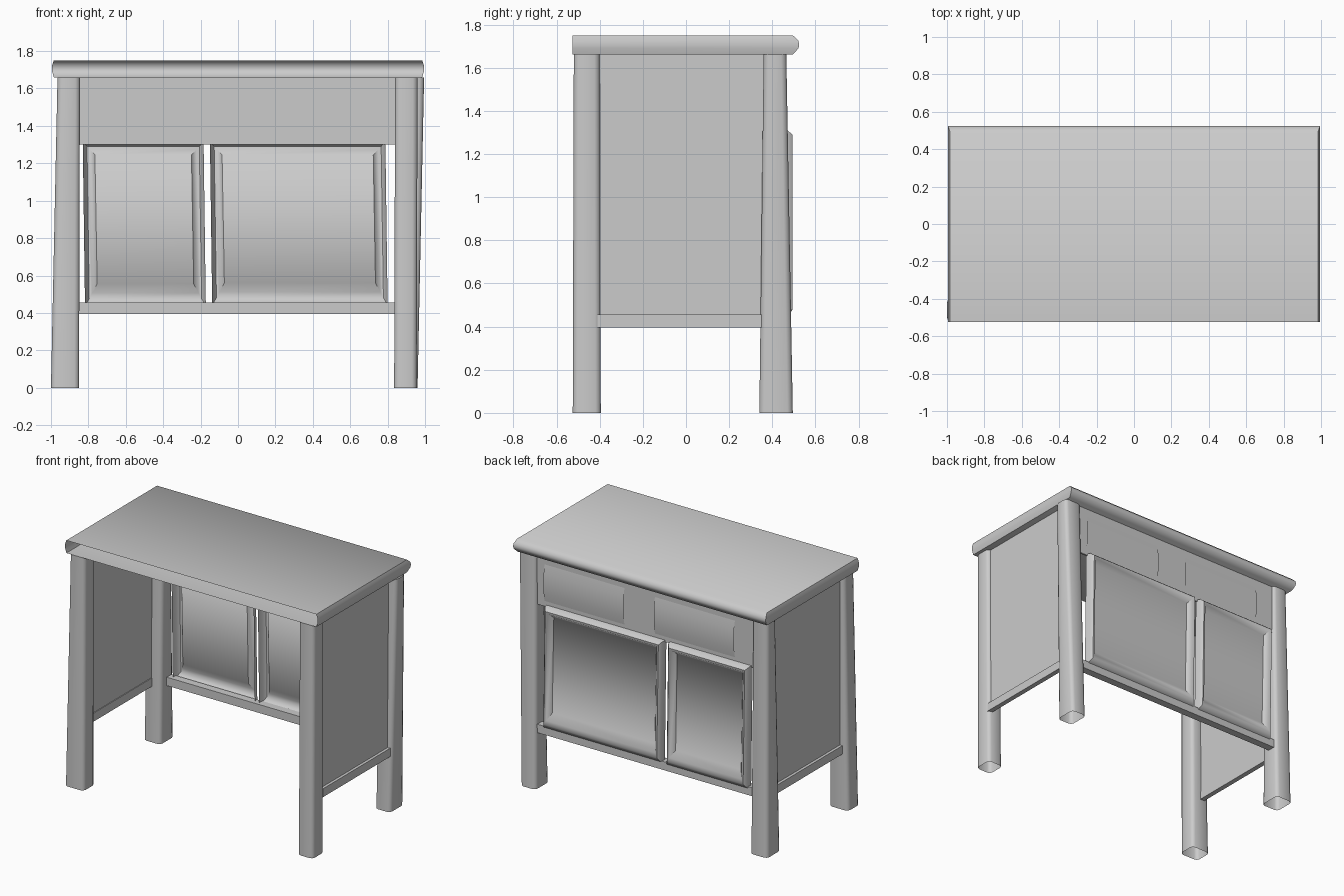
import bpy, bmesh, math

if "Cube" in bpy.data.objects:
    bpy.data.objects.remove(bpy.data.objects["Cube"])


def make(name, bm, smooth=True):
    bmesh.ops.recalc_face_normals(bm, faces=bm.faces)
    me = bpy.data.meshes.new(name)
    bm.to_mesh(me)
    bm.free()
    ob = bpy.data.objects.new(name, me)
    bpy.context.collection.objects.link(ob)
    if smooth:
        bpy.ops.object.select_all(action='DESELECT')
        ob.select_set(True)
        bpy.context.view_layer.objects.active = ob
        bpy.ops.object.shade_smooth_by_angle(angle=math.radians(50))
    return ob


def loft(bm, rings, cap_first=False, cap_last=False, skip=()):
    """Skin a list of equal-length point rings; skip omits sides by index."""
    vs = [[bm.verts.new(p) for p in r] for r in rings]
    n = len(vs[0])
    for a, b in zip(vs, vs[1:]):
        for i in range(n):
            if i not in skip:
                j = (i + 1) % n
                bm.faces.new((a[i], a[j], b[j], b[i]))
    if cap_first:
        bm.faces.new(vs[0])
    if cap_last:
        bm.faces.new(vs[-1])


def box(name, x0, x1, y0, y1, z0, z1):
    bm = bmesh.new()
    rings = [[(x0, y0, z), (x1, y0, z), (x1, y1, z), (x0, y1, z)] for z in (z0, z1)]
    loft(bm, rings, True, True)
    return make(name, bm, False)


# Table top: hollow slab with rounded ends and back, open along the front
bm = bmesh.new()
rings = []
for z, d in ((1.66, .03), (1.69, .004), (1.705, 0), (1.725, .004), (1.75, .03)):
    x, y = .995 - d * .35, .525 - d
    rings.append([(-x, -.525, z), (x, -.525, z), (x, y, z), (-x, y, z)])
loft(bm, rings, True, True, skip=(0,))
make("table_top", bm)


# Legs: open tapered tubes with rounded corners
def leg_ring(x0, x1, y0, y1, z, c=.025):
    k = c * .3
    return [(x0 + c, y0, z), (x1 - c, y0, z), (x1 - k, y0 + k, z), (x1, y0 + c, z),
            (x1, y1 - c, z), (x1 - k, y1 - k, z), (x1 - c, y1, z), (x0 + c, y1, z),
            (x0 + k, y1 - k, z), (x0, y1 - c, z), (x0, y0 + c, z), (x0 + k, y0 + k, z)]


legs = {
    "front_left_leg": ((-1, -.85, -.525, -.395), (-.965, -.845, -.52, -.4)),
    "front_right_leg": ((.835, .955, -.525, -.395), (.84, .96, -.52, -.4)),
    "back_left_leg": ((-.985, -.85, .34, .495), (-.965, -.845, .36, .465)),
    "back_right_leg": ((.84, .96, .34, .495), (.86, .995, .36, .465)),
}
for name, (low, high) in legs.items():
    bm = bmesh.new()
    loft(bm, [leg_ring(*low, 0), leg_ring(*high, 1.66)])
    make(name, bm)

# Side panels and their bottom rails
for s, side in ((-1, "left"), (1, "right")):
    box(side + "_side_panel", *sorted((s * .925, s * .935)), -.42, .38, .42, 1.66)
    box(side + "_side_rail", *sorted((s * .92, s * .955)), -.41, .37, .395, .455)

# Back bottom rail and drawer apron
box("back_rail", -.87, .87, .41, .465, .395, .455)
box("drawer_apron", -.87, .87, .435, .447, 1.3, 1.66)

# Drawer fronts, bowed slightly outward
for i, (x0, x1) in enumerate(((.17, .80), (-.70, -.07))):
    bm = bmesh.new()
    rings = [[(x0, y, z), (x1, y, z)] for z, y in
             ((1.34, .45), (1.40, .459), (1.47, .462), (1.54, .459), (1.60, .45))]
    loft(bm, rings, skip=(1,))
    make(f"drawer_front_{i + 1}", bm)


# Doors: hollow moulded frame around a recessed thin panel
def door(name, x0, x1, z0, z1):
    bm = bmesh.new()
    rings = []
    for t, y in ((0, .435), (.1, .472), (.35, .493), (.6, .488), (1, .455)):
        a, b, u = .065 * t, .12 * t, .07 * t
        lean = .012
        rings.append([(x0 + a + lean, y, z0 + b), (x1 - a, y, z0 + b),
                      (x1 - a - lean, y, z1 - u), (x0 + a, y, z1 - u)])
    loft(bm, rings, cap_last=True)
    make(name, bm)


door("small_door", -.83, -.172, .435, 1.315)
door("large_door", -.15, .80, .44, 1.315)
